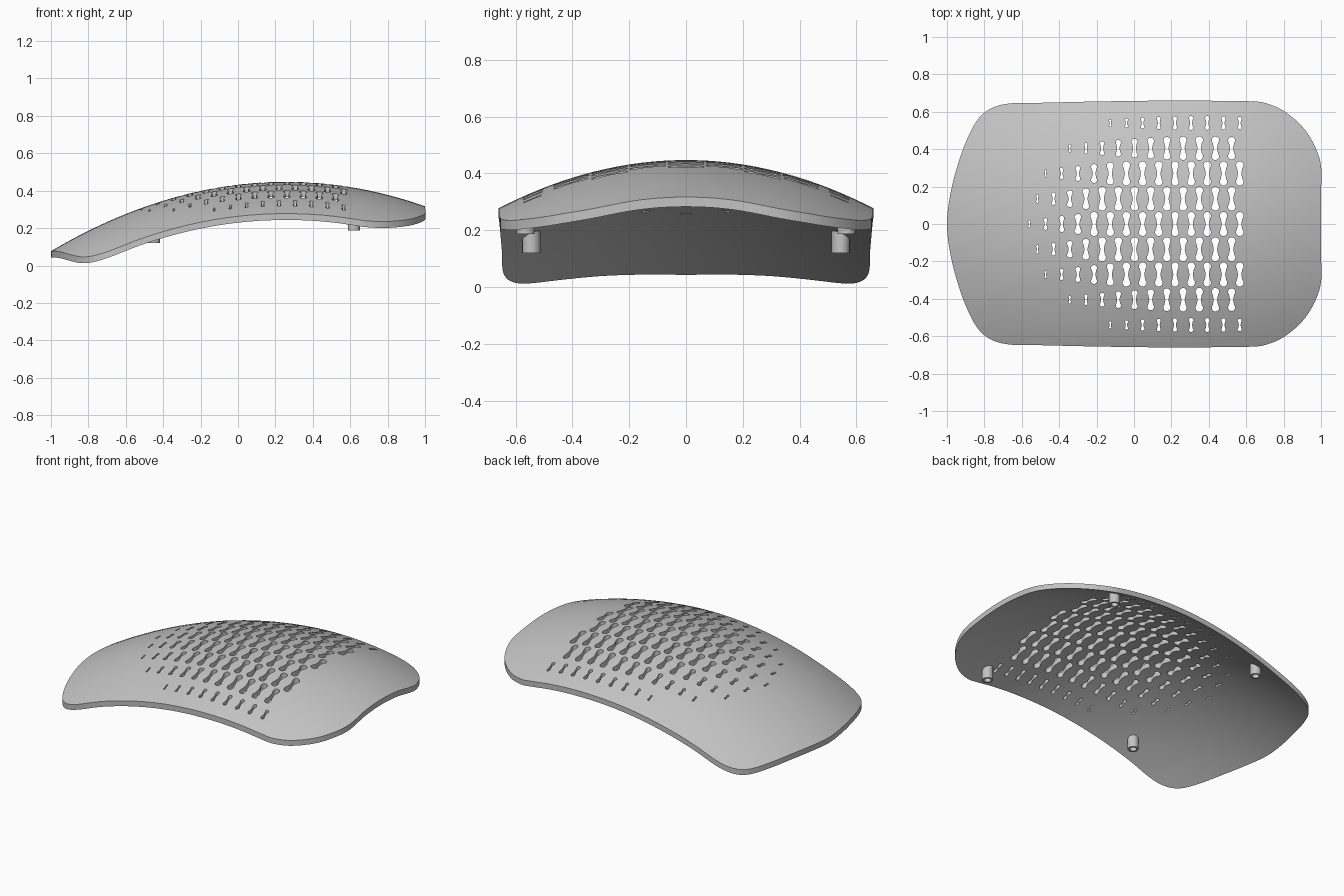
import bpy, bmesh, math
from mathutils import Vector
from mathutils.geometry import delaunay_2d_cdt

cube = bpy.data.objects.get("Cube")
if cube:
    bpy.data.objects.remove(cube, do_unlink=True)

THICK = 0.034


def surface(x, y):
    """Height of the domed top face."""
    return 0.432 + 0.12 * x - 0.235 * x * x - 0.167 * (y / 0.655) ** 2


def make_object(name, bm, mat):
    bmesh.ops.recalc_face_normals(bm, faces=bm.faces)
    mesh = bpy.data.meshes.new(name)
    bm.to_mesh(mesh)
    bm.free()
    mesh.materials.append(mat)
    obj = bpy.data.objects.new(name, mesh)
    bpy.context.collection.objects.link(obj)
    bpy.ops.object.select_all(action='DESELECT')
    obj.select_set(True)
    bpy.context.view_layer.objects.active = obj
    bpy.ops.object.shade_smooth_by_angle(angle=math.radians(35))
    return obj


def smooth_loop(points, steps):
    """Closed Catmull-Rom curve through the points."""
    out, n = [], len(points)
    for i in range(n):
        a, b, c, d = (points[(i + k) % n] for k in (-1, 0, 1, 2))
        for s in range(steps):
            t = s / steps
            out.append(0.5 * (2 * b + (c - a) * t + (2 * a - 5 * b + 4 * c - d) * t * t
                              + (3 * b - a - 3 * c + d) * t ** 3))
    return out


def slot(cx, cy, half, r):
    """Counter-clockwise dumbbell: two round lobes joined by a narrow waist."""
    pts = []
    for side in (1, -1):
        for k in range(10):
            a = math.radians(-45 + 30 * k)
            pts.append(Vector((cx + side * r * math.cos(a),
                               cy + side * (half + r * math.sin(a)))))
        pts.append(Vector((cx - side * 0.42 * r, cy)))
    return pts


grey = bpy.data.materials.new("light grey")
grey.use_nodes = True
grey.diffuse_color = (0.55, 0.55, 0.55, 1)
grey.node_tree.nodes["Principled BSDF"].inputs["Base Color"].default_value = grey.diffuse_color

# Outline of the plate: one half, mirrored across y
half_outline = [(1, 0), (1, .16), (1, .31), (.965, .42), (.9, .52), (.8, .605), (.7, .647),
                (.62, .656), (.5, .658), (.2, .66), (-.2, .655), (-.5, .648), (-.66, .645),
                (-.76, .62), (-.83, .565), (-.885, .47), (-.935, .34), (-.98, .17), (-1, 0)]
mirrored = [(x, -y) for x, y in half_outline[-2:0:-1]]
outline = smooth_loop([Vector(p) for p in half_outline + mirrored], 5)

# Staggered rows of slots that shrink towards a half-oval border
loops = [outline]
PITCH = 0.0865
for row in range(-4, 5):
    y = row * 0.135
    x = 0.565 - (row % 2) * PITCH / 2
    while x > -0.6:
        edge = math.hypot((x - 0.35) / 0.95, y / 0.66)
        if edge < 1:
            k = min(1, 0.22 + 2 * (1 - edge))
            loops.append(slot(x, y, 0.044 * k, 0.0205 * k))
        x -= PITCH

# Flat perforated sheet: triangulate outline, slots and an even grid together
verts, faces = [], []
for loop in loops:
    faces.append(list(range(len(verts), len(verts) + len(loop))))
    verts += loop
verts += [Vector((i * 0.05, j * 0.05)) for i in range(-19, 20) for j in range(-13, 14)]
coords, _, tris, _, _, origin = delaunay_2d_cdt(verts, [], faces, 0, 1e-5)

# Domed plate: lift the sheet onto the surface and extrude it downwards
bm = bmesh.new()
bv = [bm.verts.new((p.x, p.y, surface(p.x, p.y))) for p in coords]
for tri, src in zip(tris, origin):
    if list(src) == [0]:
        bm.faces.new([bv[i] for i in tri])
bmesh.ops.delete(bm, geom=[v for v in bm.verts if not v.link_faces], context='VERTS')
sheet = list(bm.faces)
new = bmesh.ops.extrude_face_region(bm, geom=sheet, use_keep_orig=True)["geom"]
lower = [g for g in new if isinstance(g, bmesh.types.BMVert)]
bmesh.ops.translate(bm, verts=lower, vec=(0, 0, -THICK))
make_object("perforated_plate", bm, grey)


def make_peg(name, cx, cy, bottom):
    """Hollow round peg whose top is buried in the plate."""
    bm = bmesh.new()
    sides = 20

    def ring(r, height):
        out = []
        for k in range(sides):
            a = math.tau * k / sides
            x, y = cx + r * math.cos(a), cy + r * math.sin(a)
            z = surface(x, y) - THICK * 0.6 if height is None else height
            out.append(bm.verts.new((x, y, z)))
        return out

    rings = [ring(0.032, None), ring(0.032, bottom),
             ring(0.02, bottom), ring(0.02, bottom + 0.045)]
    for a, b in zip(rings, rings[1:]):
        for k in range(sides):
            m = (k + 1) % sides
            bm.faces.new((a[k], a[m], b[m], b[k]))
    bm.faces.new(rings[0])
    bm.faces.new(rings[-1])
    make_object(name, bm, grey)


# Four mounting pegs under the plate
for side, word in ((-1, "front"), (1, "back")):
    make_peg(word + "_left_peg", 0.62, side * 0.565, 0.187)
    make_peg(word + "_right_peg", -0.45, side * 0.545, 0.12)
